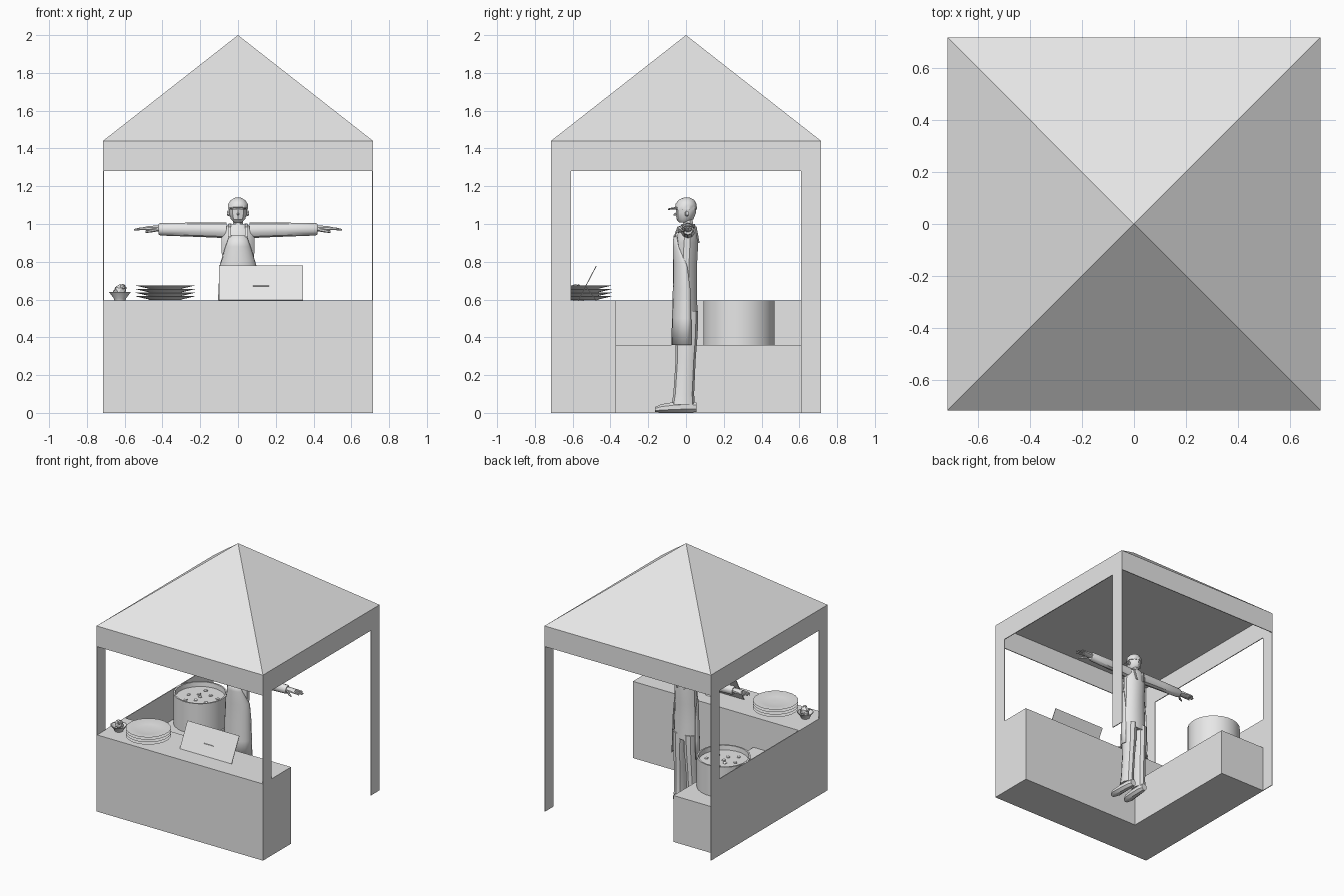
import bpy, bmesh, math, random
from mathutils import Vector

if "Cube" in bpy.data.objects:
    bpy.data.objects.remove(bpy.data.objects["Cube"])

random.seed(4)
grey = bpy.data.materials.new("light grey")
grey.diffuse_color = (0.8, 0.8, 0.8, 1)
grey.use_nodes = True
grey.node_tree.nodes["Principled BSDF"].inputs["Base Color"].default_value = grey.diffuse_color
W = 0.715      # half width of the stall
T = 0.006      # sheet thickness


def finish(name, bm, smooth=False):
    bmesh.ops.recalc_face_normals(bm, faces=bm.faces[:])
    me = bpy.data.meshes.new(name)
    bm.to_mesh(me)
    bm.free()
    ob = bpy.data.objects.new(name, me)
    bpy.context.collection.objects.link(ob)
    me.materials.append(grey)
    if smooth:
        bpy.ops.object.select_all(action='DESELECT')
        ob.select_set(True)
        bpy.context.view_layer.objects.active = ob
        bpy.ops.object.shade_smooth_by_angle(angle=math.radians(35))
    return ob


def box(name, x0, x1, y0, y1, z0, z1):
    bm = bmesh.new()
    bmesh.ops.create_cube(bm, size=1)
    for v in bm.verts:
        v.co = (x0 + (v.co.x + .5) * (x1 - x0), y0 + (v.co.y + .5) * (y1 - y0),
                z0 + (v.co.z + .5) * (z1 - z0))
    return finish(name, bm)


def prism(name, x0, x1, pts):
    """Extrude a y-z outline along x."""
    bm = bmesh.new()
    f = bm.faces.new([bm.verts.new((x0, y, z)) for y, z in pts])
    ext = bmesh.ops.extrude_face_region(bm, geom=[f])
    bmesh.ops.translate(bm, vec=(x1 - x0, 0, 0),
                        verts=[g for g in ext['geom'] if isinstance(g, bmesh.types.BMVert)])
    return finish(name, bm)


def loft(name, rings, n=10, axis='Z', smooth=True):
    """Skin over ellipses: (x, y, z, radius a, radius b) across the axis."""
    bm, loops = bmesh.new(), []
    for x, y, z, a, b in rings:
        loop = []
        for i in range(n):
            t = math.tau * (i + .5) / n
            c, s = a * math.cos(t), b * math.sin(t)
            off = {'Z': (c, s, 0), 'X': (0, c, s), 'Y': (c, 0, s)}[axis]
            loop.append(bm.verts.new(Vector((x, y, z)) + Vector(off)))
        loops.append(loop)
    for p, q in zip(loops, loops[1:]):
        for i in range(n):
            bm.faces.new((p[i], p[(i + 1) % n], q[(i + 1) % n], q[i]))
    bm.faces.new(loops[0])
    bm.faces.new(loops[-1])
    return finish(name, bm, smooth)


def lathe(name, x, y, z, profile, n=20):
    return loft(name, [(x, y, z + h, r, r) for r, h in profile], n)


def lump(name, x, y, z, r, flat=1.0):
    bm = bmesh.new()
    bmesh.ops.create_icosphere(bm, subdivisions=1, radius=r)
    for v in bm.verts:
        v.co *= random.uniform(.8, 1.1)
        v.co.z *= flat
        v.co += Vector((x, y, z))
    finish(name, bm)


# Pyramid roof with closed underside
bm = bmesh.new()
base = [bm.verts.new((sx * W, sy * W, 1.44)) for sx, sy in ((-1, -1), (1, -1), (1, 1), (-1, 1))]
tip = bm.verts.new((0, 0, 2))
bm.faces.new(base)
for i in range(4):
    bm.faces.new((base[i], base[(i + 1) % 4], tip))
finish("roof", bm)

# Valance boards and flat corner posts
for s, side in ((-1, "left"), (1, "right")):
    a, b = sorted((s * W, s * (W - T)))
    box(side + "_valance", a, b, -W, W, 1.28, 1.44)
    box(("front" if s < 0 else "back") + "_valance", -W, W, a, b, 1.28, 1.44)
    box(side + "_front_post", a, b, -W, -.61, 0, 1.28)
    box(side + "_back_post", a, b, .61, W, 0, 1.28)

# Counters and side wall
box("front_counter", -W, W, -W, -.37, 0, .595)
box("side_counter", -W, -.32, -.37, .61, 0, .36)
box("side_wall", -W, -W + T, -.37, .61, 0, .595)

# Cooking pot with soup and floating pieces
px, py = -.52, .28
lathe("pot", px, py, .36, [(.19, 0), (.19, .235), (.178, .235), (.175, .20)], 24)
for i in range(9):
    t, r = i * 2.4, .045 * math.sqrt(i)
    lump("soup_piece", px + r * math.cos(t), py + r * math.sin(t), .562, .018, .5)

# Stack of plates
for i in range(4):
    lathe("plate", -.385, -.55, .597 + i * .019,
          [(.085, 0), (.09, .004), (.16, .02), (.155, .021), (.085, .008), (.02, .007)], 20)

# Small bowl with food
lathe("bowl", -.625, -.57, .595, [(.03, 0), (.034, .012), (.06, .045), (.055, .045), (.03, .02)], 12)
lump("food_large", -.625, -.57, .648, .036)
lump("food_small", -.61, -.585, .668, .018)
lump("food_side", -.645, -.555, .635, .022)

# Leaning sign board and its prop
prism("sign_board", -.1, .345, [(-.572, .597), (-.568, .595), (-.473, .777), (-.477, .779)])
prism("sign_prop", .08, .165, [(-.535, .672), (-.531, .674), (-.473, .596), (-.477, .595)])

# Cook: jacket, neck, head
loft("jacket", [(0, .0, .50, .098, .064), (0, 0, .62, .095, .06), (0, 0, .78, .088, .06),
                (0, .005, .90, .09, .062), (0, .01, .965, .088, .052), (0, .012, 1.0, .05, .035)], 12)
loft("neck", [(0, .012, .985, .03, .03), (0, .008, 1.035, .025, .027)], 8)
loft("head", [(0, -.01, 1.008, .022, .026), (0, -.006, 1.025, .04, .045), (0, 0, 1.06, .05, .053),
              (0, 0, 1.09, .052, .055)], 10)
loft("nose", [(0, -.045, 1.055, .008, .01), (0, -.065, 1.05, .004, .004)], 6, 'Y')
loft("cap", [(0, 0, 1.078, .057, .058), (0, 0, 1.105, .055, .056), (0, .002, 1.127, .04, .042),
             (0, .004, 1.14, .014, .016)], 10)
loft("cap_brim", [(0, -.045, 1.083, .05, .008), (0, -.075, 1.082, .04, .006),
                  (0, -.095, 1.078, .02, .004)], 8, 'Y')
for s in (-1, 1):
    loft("ear", [(s * .045, .004, 1.055, .012, .016), (s * .057, .007, 1.058, .008, .012)], 6, 'X')

# Wrapped apron, open at the back
bm = bmesh.new()
rows = []
for z, a, b, half in ((.36, .112, .078, 112), (.50, .108, .074, 112), (.65, .104, .07, 110),
                      (.78, .098, .068, 95), (.88, .082, .07, 55), (.94, .07, .066, 40)):
    row = []
    for i in range(13):
        t = math.radians(-90 + half * (i - 6) / 6)
        row.append(bm.verts.new((a * math.cos(t), b * math.sin(t), z)))
    rows.append(row)
for p, q in zip(rows, rows[1:]):
    for i in range(12):
        bm.faces.new((p[i], p[i + 1], q[i + 1], q[i]))
apron = finish("apron", bm, True)
mod = apron.modifiers.new("thickness", 'SOLIDIFY')
mod.thickness = .004

# Paired limbs
for s, side in ((-1, "left"), (1, "right")):
    loft(side + "_apron_strap", [(s * .045, -.062, .93, .009, .004), (s * .045, -.04, .985, .009, .006),
                                 (s * .042, .01, 1.003, .009, .006), (s * .04, .05, .985, .009, .006),
                                 (s * .03, .068, .90, .009, .004)], 6)
    loft(side + "_sleeve", [(s * .06, .01, .965, .038, .042), (s * .12, .01, .968, .036, .04),
                            (s * .25, .01, .97, .033, .037), (s * .41, .01, .972, .031, .033),
                            (s * .42, .01, .972, .026, .028)], 10, 'X')
    loft(side + "_palm", [(s * .40, .01, .974, .018, .018), (s * .44, .01, .976, .028, .017),
                          (s * .49, .01, .976, .03, .012)], 8, 'X')
    for k in range(4):
        y = -.013 + k * .015
        end = (.535, .55, .545, .525)[k]
        loft(side + "_finger", [(s * .48, y, .976, .008, .009), (s * .52, y * 1.1, .974, .007, .007),
                                (s * end, y * 1.2, .97, .004, .004)], 6, 'X')
    loft(side + "_thumb", [(s * .43, -.008, .97, .01, .01), (s * .465, -.035, .963, .009, .009),
                           (s * .49, -.045, .958, .005, .005)], 6, 'X')
    loft(side + "_trouser_leg", [(s * .055, -.015, .045, .046, .062), (s * .054, -.012, .10, .042, .055),
                                 (s * .05, -.002, .28, .043, .053), (s * .047, .004, .42, .048, .058),
                                 (s * .045, .004, .54, .05, .06)], 10)
    loft(side + "_shoe", [(s * .052, .055, .03, .022, .028), (s * .053, .02, .033, .032, .033),
                          (s * .056, -.06, .03, .036, .03), (s * .06, -.13, .024, .038, .024),
                          (s * .062, -.165, .018, .02, .014)], 8, 'Y')
